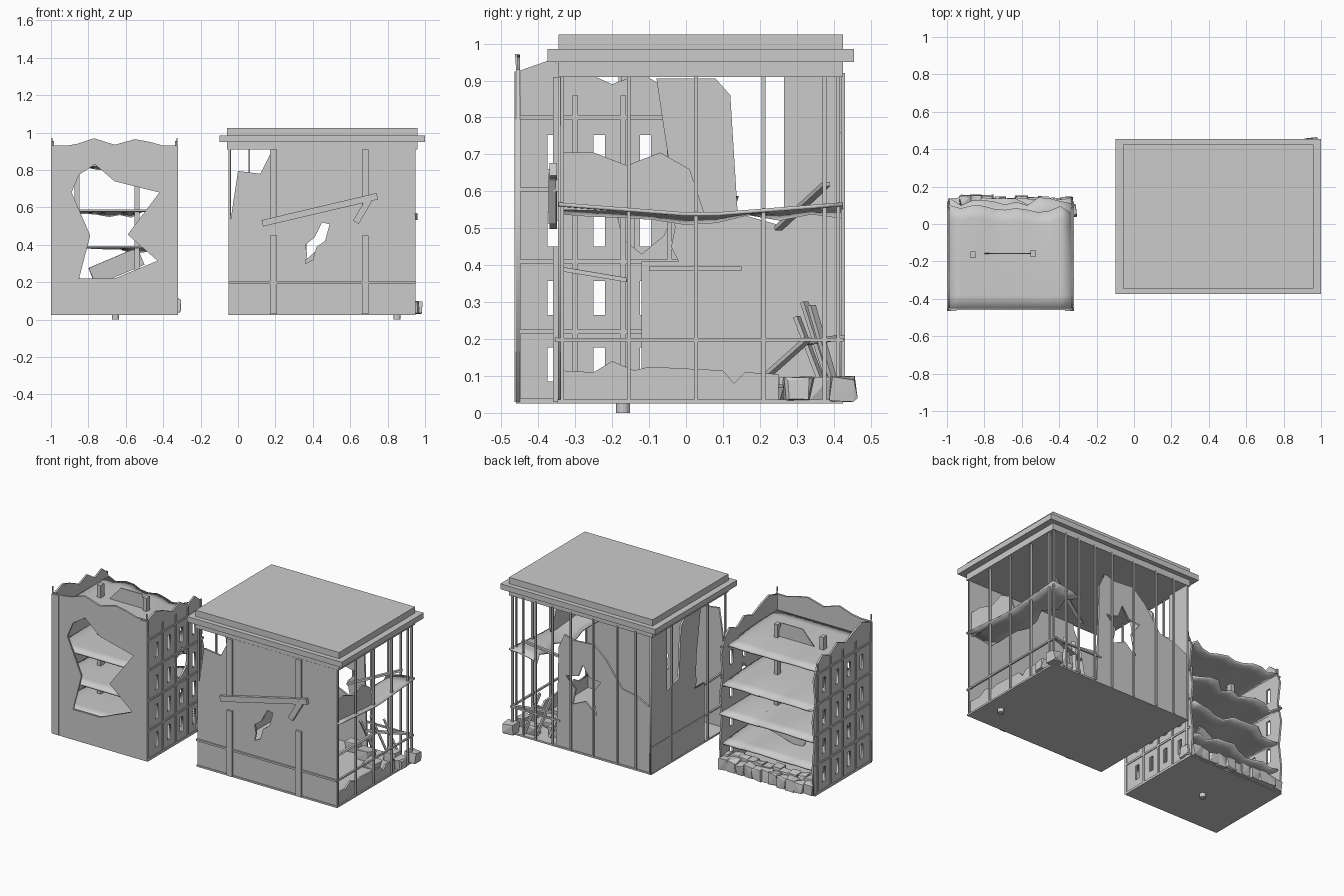
import bpy, bmesh, random, math
from mathutils import Matrix, Vector

if "Cube" in bpy.data.objects:
    bpy.data.objects.remove(bpy.data.objects["Cube"])
random.seed(4)
T = 0.012
AXES = {  # local (x, y, depth) to world for each wall direction
    'Y': Matrix(((1, 0, 0), (0, 0, -1), (0, 1, 0))).to_4x4(),
    'X': Matrix(((0, 0, 1), (1, 0, 0), (0, 1, 0))).to_4x4(),
}


def link(name, mesh):
    ob = bpy.data.objects.new(name, mesh)
    bpy.context.collection.objects.link(ob)
    return ob


def panel(name, axis, pos, outline, holes=(), t=T):
    """Flat wall with any outline and cut-outs, centred at pos on its axis."""
    cu = bpy.data.curves.new(name, 'CURVE')
    cu.dimensions, cu.fill_mode, cu.extrude = '2D', 'BOTH', t / 2
    for pts in [outline, *holes]:
        sp = cu.splines.new('POLY')
        sp.points.add(len(pts) - 1)
        for p, (u, v) in zip(sp.points, pts):
            p.co = (u, v, 0, 1)
        sp.use_cyclic_u = True
    tmp = link(name + "_outline", cu)
    me = bpy.data.meshes.new_from_object(tmp.evaluated_get(bpy.context.evaluated_depsgraph_get()))
    bpy.data.objects.remove(tmp)
    off = Vector((pos, 0, 0)) if axis == 'X' else Vector((0, pos, 0))
    me.transform(Matrix.Translation(off) @ AXES[axis])
    bm = bmesh.new()
    bm.from_mesh(me)
    bmesh.ops.remove_doubles(bm, verts=bm.verts, dist=1e-5)
    bmesh.ops.recalc_face_normals(bm, faces=bm.faces)
    bm.to_mesh(me)
    bm.free()
    return link(name, me)


def box(name, x0, x1, y0, y1, z0, z1):
    bm = bmesh.new()
    m = Matrix.Translation(((x0 + x1) / 2, (y0 + y1) / 2, (z0 + z1) / 2)) @ \
        Matrix.Diagonal((x1 - x0, y1 - y0, z1 - z0, 1))
    bmesh.ops.create_cube(bm, size=1, matrix=m)
    me = bpy.data.meshes.new(name)
    bm.to_mesh(me)
    bm.free()
    return link(name, me)


def beam(name, p, q, w=0.012, h=0.012):
    p, q = Vector(p), Vector(q)
    ob = box(name, -w / 2, w / 2, -h / 2, h / 2, -(q - p).length / 2, (q - p).length / 2)
    rot = (q - p).to_track_quat('Z', 'Y').to_matrix().to_4x4()
    ob.data.transform(Matrix.Translation((p + q) / 2) @ rot)
    return ob


def rubble(name, c, size):
    bm = bmesh.new()
    for sx in (-1, 1):
        for sy in (-1, 1):
            for sz in (-1, 1):
                for k in range(2):
                    s = [random.uniform(0.55, 1) for _ in range(3)]
                    bm.verts.new((c[0] + sx * s[0] * size[0], c[1] + sy * s[1] * size[1],
                                  max(0.03, c[2] + sz * s[2] * size[2])))
    r = bmesh.ops.convex_hull(bm, input=bm.verts)
    bmesh.ops.delete(bm, geom=[v for v in r['geom_interior'] if isinstance(v, bmesh.types.BMVert)], context='VERTS')
    me = bpy.data.meshes.new(name)
    bm.to_mesh(me)
    bm.free()
    return link(name, me)


def torn_slab(name, at, n, m, t=0.012):
    """Grid floor; at(u, v, edge) gives the position, edge is random per column."""
    edge = [random.uniform(-1, 1) for _ in range(n + 1)]
    vs = [at(i / n, j / m, edge[i]) for j in range(m + 1) for i in range(n + 1)]
    fs = [(a, a + 1, a + n + 2, a + n + 1) for j in range(m) for a in range(j * (n + 1), j * (n + 1) + n)]
    me = bpy.data.meshes.new(name)
    me.from_pydata(vs, [], fs)
    ob = link(name, me)
    mod = ob.modifiers.new("thickness", 'SOLIDIFY')
    mod.thickness = t
    bpy.context.view_layer.objects.active = ob
    ob.select_set(True)
    bpy.ops.object.shade_smooth_by_angle(angle=math.radians(35))
    ob.select_set(False)
    return ob


def plug(name, x, y):
    bm = bmesh.new()
    bmesh.ops.create_cone(bm, cap_ends=True, segments=12, radius1=0.019, radius2=0.019, depth=0.03,
                          matrix=Matrix.Translation((x, y, 0.015)))
    me = bpy.data.meshes.new(name)
    bm.to_mesh(me)
    bm.free()
    link(name, me)


# ---------------- Left building: walls ----------------
panel("a_front_wall", 'Y', -0.455,
      [(-1, .03), (-.32, .03), (-.32, .93), (-.4, .93), (-.47, .95), (-.55, .965), (-.66, .935),
       (-.77, .97), (-.86, .94), (-.92, .93), (-1, .93)],
      [[(-.89, .68), (-.85, .775), (-.765, .83), (-.66, .74), (-.42, .68), (-.59, .455),
        (-.43, .315), (-.66, .22), (-.85, .22), (-.79, .45)]])
win = [[(y - .015, z), (y + .015, z), (y + .015, z + .092), (y - .015, z + .092)]
       for z in (.085, .265, .45, .66) for y in (-.36, -.235, -.11, .02)]
side = [(-.455, .03), (.12, .03), (.13, .2), (.11, .35), (.13, .5), (.1, .62), (.12, .76), (.08, .86),
        (.03, .9), (-.04, .87), (-.12, .92), (-.2, .89), (-.29, .93), (-.37, .955), (-.455, .925)]
panel("a_left_wall", 'X', -.989, side, win)
blast = [(-.17, .47), (-.12, .43), (-.06, .48), (-.03, .55), (-.08, .57), (-.1, .63), (-.14, .58), (-.19, .55)]
panel("a_right_wall", 'X', -.331, side,
      [w for w in win if not (w[0][1] == .45 and -.14 < w[0][0] < -.1)] + [blast])
for x in (-.994, -.326):
    for z in (.22, .41, .605, .8):
        box("a_side_ledge", x - .006, x + .006, -.455, .11, z - .006, z + .006)
    for y in (-.455, -.3, -.17, -.045, .085):
        box("a_side_pilaster", x - .006, x + .006, y - .007, y + .007, .03, .86)
    beam("a_bent_rod", (x, -.455, .9), (x, -.46, .972), .006, .006)
for x0, x1 in ((-1, -.95), (-.37, -.32)):
    box("a_corner_strip", x0, x1, -.465, -.455, .03, .925)

# ---------------- Left building: floors and inside ----------------
box("a_base", -1, -.32, -.46, .12, .025, .04)
for z, y1 in ((.215, .12), (.395, .12), (.59, .12), (.83, .08)):
    torn_slab("a_floor", lambda u, v, e: (-.985 + .65 * u, -.45 + (y1 + .45 + .025 * e) * v,
              z + v ** 3 * (.018 * e - .018)), 11, 8)
for x, y in ((-.86, -.165), (-.54, -.158)):
    box("a_column", x - .013, x + .013, y - .018, y + .018, .03, .91)
ob = panel("a_roof_scrap", 'Y', -.158, [(-.8, .83), (-.72, .92), (-.57, .92), (-.54, .83)], t=.006)
beam("a_fallen_plate", (-.78, -.1, .23), (-.52, -.05, .34), .012, .1)
for row in range(2):
    for i in range(11):
        rubble("a_rubble", (-.96 + i * .06 + row * .02, .115 - row * .05 + random.uniform(-.01, .01), .065 + row * .015),
               (.036, .036, .036 + random.uniform(0, .012)))

# ---------------- Right building: roof and base ----------------
box("b_roof_lower", -.06, .96, -.345, .425, .91, .95)
box("b_roof_cornice", -.1, 1, -.375, .455, .95, .985)
box("b_roof_upper", -.06, .96, -.345, .425, .985, 1.025)
box("b_base", -.05, .95, -.35, .425, .025, .036)

# ---------------- Right building: front ----------------
panel("b_front_wall", 'Y', -.34,
      [(-.045, .03), (.945, .03), (.945, .91), (.17, .91), (.17, .88), (.12, .78), (0, .795), (-.04, .53)],
      [[(.36, .3), (.4, .32), (.42, .39), (.465, .42), (.49, .51), (.45, .52), (.41, .44), (.36, .4), (.37, .35)]])
for x, z in ((.19, .52), (.68, .6)):
    box("b_front_strip_low", x - .018, x + .018, -.36, -.345, .03, .45)
    box("b_front_strip_high", x - .018, x + .018, -.36, -.345, z, .91)
beam("b_front_fallen_beam", (.13, -.36, .515), (.745, -.36, .66), .02, .035)
beam("b_front_broken_beam", (.63, -.362, .52), (.7, -.362, .64), .02, .035)
box("b_front_rail", -.05, .95, -.355, -.345, .192, .204)

# ---------------- Right building: open right side ----------------
for y in (-.335, -.155, .027, .21, .375, .412):
    box("b_right_post", .938, .95, y - .005, y + .005, .03, .92)
box("b_right_rail", .94, .952, -.35, .425, .193, .203)
panel("b_right_low_wall", 'X', .935,
      [(-.345, .03), (.25, .03), (.25, .105), (.16, .11), (.13, .08), (.1, .115), (-.1, .125), (-.14, .115),
       (-.2, .14), (-.25, .11), (-.345, .115)])
panel("b_right_mid_wall", 'X', .925,
      [(-.345, .55), (.05, .54), (.03, .6), (.01, .66), (-.07, .705), (-.16, .67), (-.25, .705), (-.345, .705)])
torn_slab("b_torn_floor", lambda u, v, e: (.96 - (.17 + .05 * e) * v, -.345 + .77 * u,
          .57 - .03 * (1 - abs(2 * u - 1)) - .02 * v * v * (1 + e)), 9, 3, .01)

# ---------------- Right building: left side ----------------
panel("b_left_corner_wall", 'X', -.043, [(.265, .03), (.425, .03), (.425, .91), (.265, .91)])
panel("b_left_wall", 'X', -.043,
      [(-.12, .03), (.265, .03), (.265, .505), (.14, .54), (.135, .62), (.12, .86), (.08, .905),
       (-.08, .905), (-.06, .77), (-.04, .64), (-.03, .5), (-.04, .45), (-.02, .41), (-.12, .41)])
for y in (-.335, -.155, .21):
    box("b_left_post", -.05, -.04, y - .005, y + .005, .03, .92)
box("b_left_rail", -.052, -.04, -.35, .425, .193, .203)
beam("b_left_loose_beam", (-.03, -.34, .39), (0, -.16, .36))
beam("b_inner_beam", (.05, -.1, .39), (.05, .15, .39))

# ---------------- Right building: back ----------------
panel("b_back_wall", 'Y', .415,
      [(-.045, .03), (.63, .03), (.62, .3), (.61, .67), (.57, .76), (.5, .74), (.36, .75), (.27, .67),
       (.16, .52), (.05, .5), (-.045, .45)],
      [[(.34, .3), (.42, .37), (.51, .33), (.49, .43), (.56, .5), (.47, .52), (.44, .6), (.39, .53),
        (.31, .52), (.37, .44)]])
for x in (.06, .19, .36, .52, .65, .77, .86):
    box("b_back_post", x - .005, x + .005, .42, .43, .03, .92)
box("b_back_rail", .6, .95, .415, .427, .193, .203)

# ---------------- Right building: fallen planks and rubble ----------------
for p, q in (((.72, .32, .3), (.78, .4, .05)), ((.8, .34, .29), (.86, .41, .05)),
             ((.66, .3, .26), (.7, .38, .05)), ((.68, .33, .19), (.94, .42, .205)),
             ((.55, .15, .04), (.75, .33, .2)), ((.6, .25, .5), (.9, .38, .62))):
    beam("b_plank", p, q, .022, .012)
for c, s in (((.94, .305, .065), (.03, .045, .035)), ((.95, .425, .065), (.04, .04, .038)),
             ((.84, .36, .06), (.05, .04, .04)), ((.7, .3, .06), (.06, .05, .04)),
             ((.8, .22, .05), (.05, .05, .03)), ((.58, .34, .06), (.04, .04, .04))):
    rubble("b_rubble", c, s)

# ---------------- Plugs under both bases ----------------
plug("a_plug", -.655, -.17)
plug("b_plug", .85, -.17)
